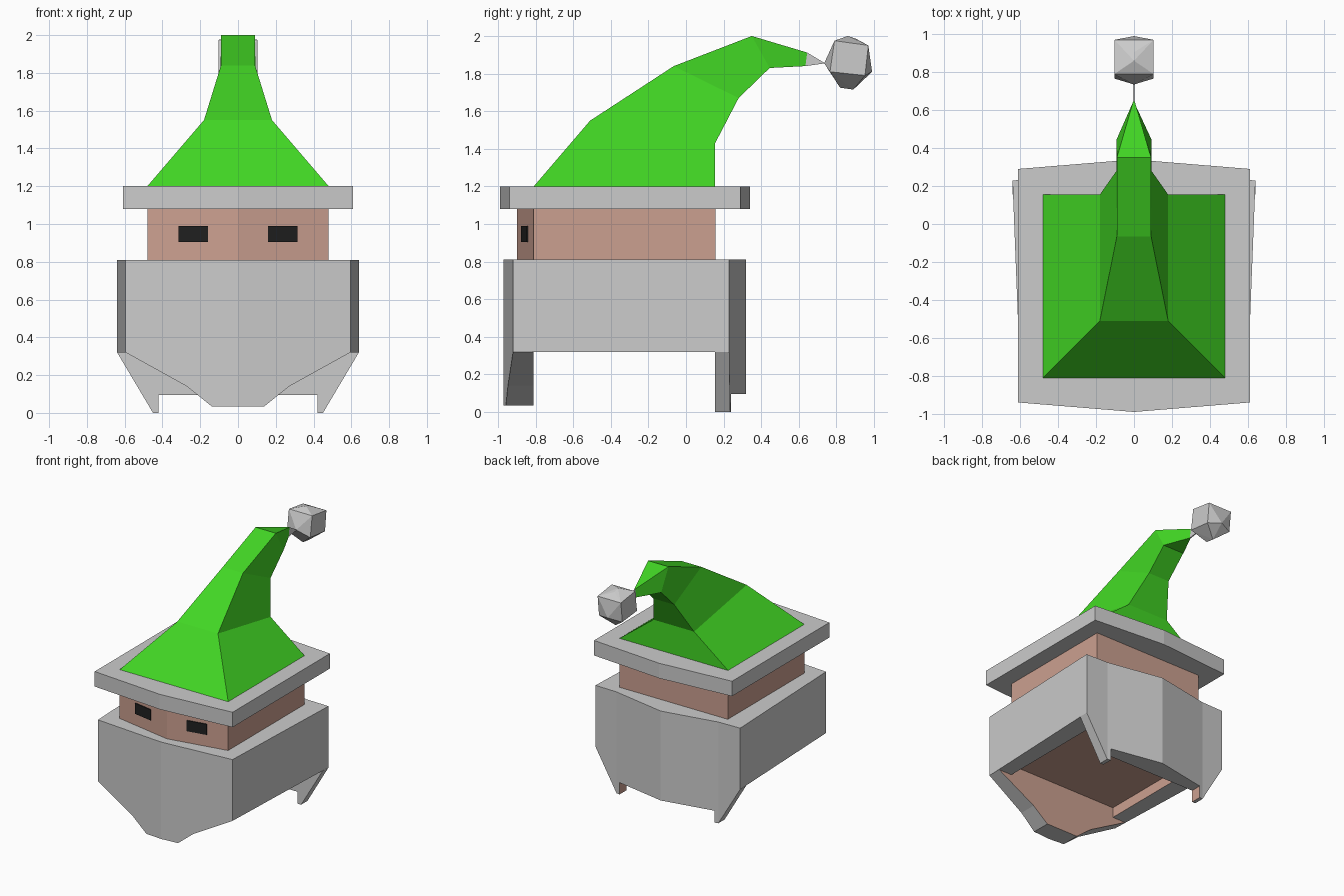
import bpy, bmesh

if "Cube" in bpy.data.objects:
    bpy.data.objects.remove(bpy.data.objects["Cube"])


def material(name, rgb):
    m = bpy.data.materials.new(name)
    m.diffuse_color = (*rgb, 1)
    m.use_nodes = True
    m.node_tree.nodes["Principled BSDF"].inputs["Base Color"].default_value = m.diffuse_color
    return m


GREY = material("pale grey", (0.60, 0.60, 0.60))
SKIN = material("skin", (0.60, 0.35, 0.28))
GREEN = material("bright green", (0.055, 0.68, 0.018))
BLACK = material("near black", (0.014, 0.014, 0.014))


def finish(name, bm, *mats, rule=None):
    """Make an object from bm; rule(face) picks the material index."""
    bmesh.ops.recalc_face_normals(bm, faces=bm.faces)
    bm.normal_update()
    if rule:
        for f in bm.faces:
            f.material_index = rule(f)
    me = bpy.data.meshes.new(name)
    bm.to_mesh(me)
    bm.free()
    for m in mats:
        me.materials.append(m)
    ob = bpy.data.objects.new(name, me)
    bpy.context.collection.objects.link(ob)
    return ob


def loft(bm, rings, closed=False):
    """Skin between point rings, with end caps or joined end to end."""
    vs = [[bm.verts.new(p) for p in r] for r in rings]
    pairs = list(zip(vs, vs[1:])) + ([(vs[-1], vs[0])] if closed else [])
    for a, b in pairs:
        for i in range(len(a)):
            j = (i + 1) % len(a)
            bm.faces.new((a[i], a[j], b[j], b[i]))
    if not closed:
        bm.faces.new(vs[0])
        bm.faces.new(vs[-1])


def mirrored(half):
    """Complete a plan whose first and/or last points may lie on x = 0."""
    return half + [(-x, y) for x, y in reversed(half) if x > 0]


def flat(plan, z):
    return [(x, y, z) for x, y in plan]


def prism(name, plan, z0, z1, mat):
    bm = bmesh.new()
    loft(bm, [flat(plan, z0), flat(plan, z1)])
    return finish(name, bm, mat)


# Head and hat brim
prism("head", mirrored([(0, -0.90), (0.48, -0.81), (0.48, 0.157)]), 0.40, 1.14, SKIN)
prism("hat_brim", mirrored([(0, -0.99), (0.61, -0.94), (0.61, 0.29), (0, 0.34)]),
      1.08, 1.20, GREY)

# Beard and hair band: a hollow ring, skin coloured inside
outer = mirrored([(0, -0.97), (0.595, -0.92), (0.64, 0.23), (0.45, 0.235), (0, 0.32)])
inner = mirrored([(0, -0.81), (0.48, -0.81), (0.48, 0.155), (0.45, 0.155), (0, 0.155)])
bm = bmesh.new()
loft(bm, [flat(outer, 0.32), flat(outer, 0.81), flat(inner, 0.81), flat(inner, 0.32)],
     closed=True)


def is_inner(f):
    c = f.calc_center_median()
    inside = abs(c.x) < 0.49 and -0.82 < c.y < 0.16
    return int(inside and abs(f.normal.z) < 0.5)


finish("beard_band", bm, GREY, SKIN, rule=is_inner)


def flap(name, pieces, y_out, y_in, rule):
    """Hanging flap: xz outlines for +x, mirrored, with a bulged outer side."""
    bm = bmesh.new()
    for s in (1, -1):
        for outline in pieces:
            loft(bm, [[(s * x, y_out(x), z) for x, z in outline],
                      [(s * x, y_in, z) for x, z in outline]])
    finish(name, bm, GREY, SKIN, rule=rule)


# Pointed beard front, skin coloured on the inside
flap("beard_point", [[(0, 0.32), (0.595, 0.32), (0.27, 0.14), (0.14, 0.035), (0, 0.035)]],
     lambda x: -0.97 + 0.05 * x / 0.595, -0.81,
     lambda f: int(f.normal.y > 0.9))

# Hair at the back with two corner points
flap("back_hair",
     [[(0.64, 0.32), (0.45, 0), (0.45, 0.32)],
      [(0.45, 0.32), (0.45, 0), (0.42, 0), (0.42, 0.095), (0, 0.095), (0, 0.32)]],
     lambda x: 0.235 + 0.085 * max(0, 1 - x / 0.45) - 0.005 * (x > 0.5), 0.155,
     lambda f: int(abs(f.normal.x) > 0.9 and abs(abs(f.calc_center_median().x) - 0.42) < 0.01))

# Eyes: thin plates lying on the angled face
for side, s in (("right", 1), ("left", -1)):
    bm = bmesh.new()
    rings = []
    for d in (0.008, -0.001):
        rings.append([(s * x, -0.90 + 0.09 * x / 0.48 - d, z)
                      for x, z in ((0.16, 0.905), (0.315, 0.905), (0.315, 0.99), (0.16, 0.99))])
    loft(bm, rings)
    finish(side + "_eye", bm, BLACK)

# Bent hat: half width, front (y, z), back half width, back (y, z)
sections = [(0.48, -0.81, 1.20, 0.48, 0.155, 1.20),
            (0.18, -0.51, 1.55, 0.18, 0.155, 1.43),
            (0.09, -0.065, 1.84, 0.092, 0.28, 1.67),
            (0.09, 0.35, 2.00, 0.092, 0.445, 1.83),
            (0.004, 0.645, 1.912, 0.004, 0.635, 1.84)]
bm = bmesh.new()
loft(bm, [[(-a, y, z), (a, y, z), (b, v, w), (-b, v, w)] for a, y, z, b, v, w in sections])
finish("hat", bm, GREEN)


def hull(name, points, mat):
    bm = bmesh.new()
    for p in points:
        bm.verts.new(p)
    bmesh.ops.convex_hull(bm, input=bm.verts)
    bmesh.ops.dissolve_limit(bm, angle_limit=0.02, verts=bm.verts, edges=bm.edges)
    finish(name, bm, mat)


# Thin string and faceted bobble
hull("bobble_string", [(s * 0.004, y, z) for s in (1, -1)
                       for y, z in ((0.645, 1.912), (0.635, 1.84), (0.74, 1.855))], GREY)
square = [(0.79, 1.975), (0.97, 1.95), (0.952, 1.79), (0.766, 1.81)]
rim = [(0.86, 2.0), (0.905, 1.985), (0.99, 1.81), (0.89, 1.715), (0.82, 1.725), (0.735, 1.855)]
hull("hat_bobble", [(s * 0.103, y, z) for s in (1, -1) for y, z in square]
     + [(0, y, z) for y, z in rim], GREY)
